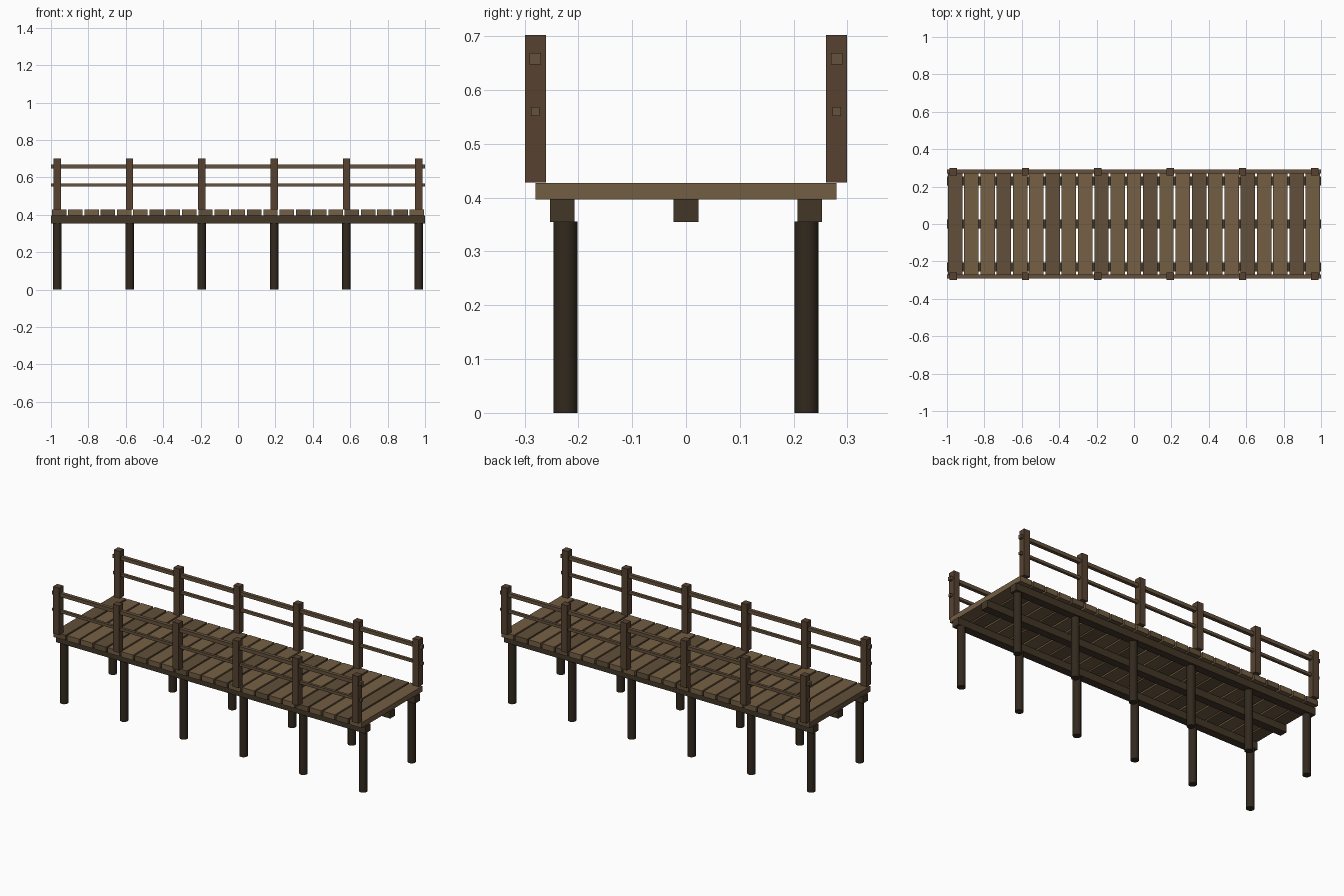
import bpy, bmesh, math
from mathutils import Matrix

if "Cube" in bpy.data.objects:
    bpy.data.objects.remove(bpy.data.objects["Cube"])


def material(name, rgb):
    m = bpy.data.materials.new(name)
    m.diffuse_color = (*rgb, 1)
    m.use_nodes = True
    m.node_tree.nodes["Principled BSDF"].inputs["Base Color"].default_value = m.diffuse_color
    return m


PLANKS = [material("plank_dark", (0.12, 0.078, 0.042)),
          material("plank_mid", (0.17, 0.11, 0.055)),
          material("plank_light", (0.18, 0.117, 0.058))]
RAIL = material("rail_wood", (0.13, 0.083, 0.045))
POST = material("post_wood", (0.095, 0.055, 0.03))
BEAM = material("beam_wood", (0.055, 0.037, 0.02))
PILE = material("pile_wood", (0.032, 0.022, 0.013))


def finish(name, bm, mat):
    me = bpy.data.meshes.new(name)
    bm.to_mesh(me)
    bm.free()
    me.materials.append(mat)
    ob = bpy.data.objects.new(name, me)
    bpy.context.collection.objects.link(ob)
    return ob


def box(name, centre, size, mat):
    bm = bmesh.new()
    bmesh.ops.create_cube(bm, size=1, matrix=Matrix.Translation(centre) @ Matrix.Diagonal((*size, 1)))
    return finish(name, bm, mat)


def pile(name, x, y, radius, top):
    bm = bmesh.new()
    bmesh.ops.create_cone(bm, cap_ends=True, segments=12, radius1=radius, radius2=radius,
                          depth=top, matrix=Matrix.Translation((x, y, top / 2)))
    for f in bm.faces:
        f.smooth = len(f.verts) == 4
    for e in bm.edges:
        e.smooth = all(f.smooth for f in e.link_faces)
    return finish(name, bm, PILE)


# Deck planks with narrow gaps
N = 23
PITCH = 2 / N
for i in range(N):
    box(f"deck_plank_{i + 1}", (-1 + PITCH * (i + 0.5), 0, 0.412), (0.077, 0.56, 0.031), PLANKS[i % 3])

# Long beams under the deck
for name, y in (("front", -0.23), ("middle", 0), ("back", 0.23)):
    box(f"{name}_beam", (0, y, 0.376), (2, 0.046, 0.042), BEAM)

for side, s in (("front", -1), ("back", 1)):
    # Round piles and square railing posts, six per side
    for i in range(6):
        x = -0.966 + i * 0.3864
        pile(f"{side}_pile_{i + 1}", x, s * 0.224, 0.0225, 0.356)
        box(f"{side}_post_{i + 1}", (x, s * 0.28, 0.565), (0.039, 0.039, 0.274), POST)
    # Two rails running through the posts
    box(f"{side}_top_rail", (0, s * 0.28, 0.658), (2, 0.021, 0.021), RAIL)
    box(f"{side}_lower_rail", (0, s * 0.28, 0.56), (2, 0.016, 0.016), RAIL)
